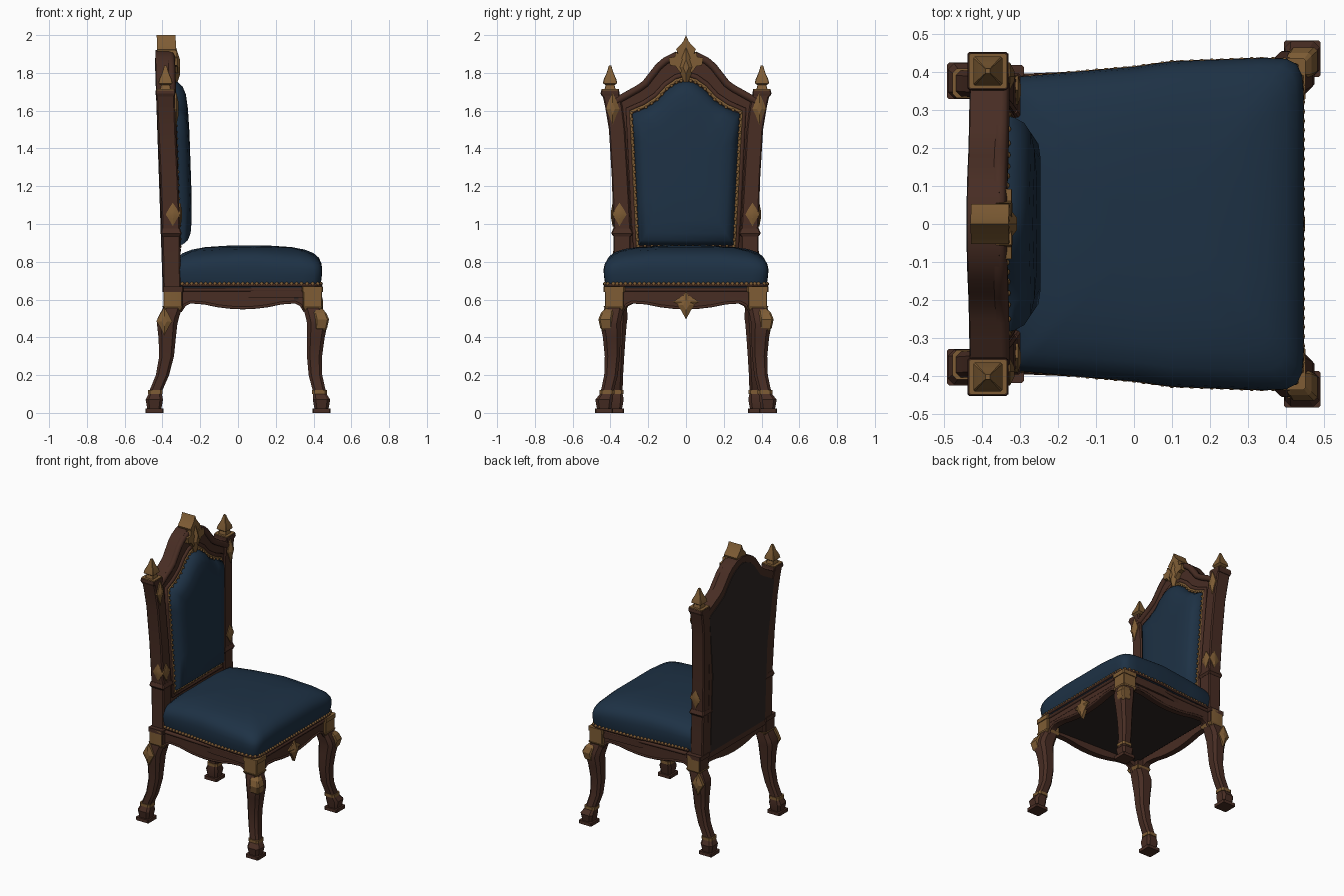
import bpy, bmesh, math
from mathutils import Vector

cube = bpy.data.objects.get("Cube")
if cube:
    bpy.data.objects.remove(cube, do_unlink=True)


def material(name, rgb):
    m = bpy.data.materials.new(name)
    m.use_nodes = True
    m.diffuse_color = (*rgb, 1)
    m.node_tree.nodes["Principled BSDF"].inputs["Base Color"].default_value = (*rgb, 1)
    return m


WOOD = material("dark red wood", (0.064, 0.026, 0.017))
BLUE = material("blue upholstery", (0.0125, 0.031, 0.059))
GOLD = material("aged gold", (0.21, 0.108, 0.035))
DARK = material("black brown backing", (0.026, 0.0185, 0.0165))


def finish(name, bm, mat, angle):
    bmesh.ops.recalc_face_normals(bm, faces=bm.faces)
    me = bpy.data.meshes.new(name)
    bm.to_mesh(me)
    bm.free()
    me.materials.append(mat)
    me.shade_smooth()
    me.set_sharp_from_angle(angle=math.radians(angle))
    ob = bpy.data.objects.new(name, me)
    bpy.context.collection.objects.link(ob)


def loft(name, rings, mat, angle=30):
    """Skin closed rings of points and cap both ends."""
    bm = bmesh.new()
    vs = [[bm.verts.new(p) for p in r] for r in rings]
    n = len(vs[0])
    for a, b in zip(vs, vs[1:]):
        for i in range(n):
            j = (i + 1) % n
            bm.faces.new((a[i], a[j], b[j], b[i]))
    bm.faces.new(vs[0])
    bm.faces.new(vs[-1])
    finish(name, bm, mat, angle)


def column(name, sections, mat, sy=1, cut=0.3, angle=30):
    """Stack of chamfered rectangles: x, y, z, half width, half depth."""
    rings = []
    for x, y, z, hx, hy in sections:
        c = 1 - cut
        shape = [(1, c), (c, 1), (-c, 1), (-1, c), (-1, -c), (-c, -1), (c, -1), (1, -c)]
        rings.append([(x + hx * u, (y + hy * v) * sy, z) for u, v in shape])
    loft(name, rings, mat, angle)


def mirrored(half):
    """Close a half outline, given top to bottom, across its centre line."""
    return half + [(-u, v) for u, v in reversed(half) if u > 1e-4]


def lean(x, y, z):
    return (x - 0.034 * (z - 0.66), y, z)


def back_plate(name, outline, x0, x1, mat):
    loft(name, [[lean(x, y, z) for y, z in outline] for x in (x0, x1)], mat)


def tube(name, points, radius, mat, closed=False):
    cu = bpy.data.curves.new(name, "CURVE")
    cu.dimensions = "3D"
    cu.bevel_depth = radius
    cu.bevel_resolution = 1
    cu.materials.append(mat)
    sp = cu.splines.new("POLY")
    sp.points.add(len(points) - 1)
    for p, q in zip(sp.points, points):
        p.co = (*q, 1)
    sp.use_cyclic_u = closed
    ob = bpy.data.objects.new(name, cu)
    bpy.context.collection.objects.link(ob)


def studs(name, points, step, radius):
    """Round nail heads at even steps along a path."""
    bm = bmesh.new()
    for a, b in zip(points, points[1:]):
        a, b = Vector(a), Vector(b)
        count = max(1, round((b - a).length / step))
        for i in range(count):
            made = bmesh.ops.create_icosphere(bm, subdivisions=1, radius=radius)
            bmesh.ops.translate(bm, verts=made["verts"], vec=a.lerp(b, i / count))
    finish(name, bm, GOLD, 60)


def boss(name, centre, out, w, h, depth):
    """Raised diamond ornament on a face that points along out."""
    c, n = Vector(centre), Vector(out).normalized()
    side = n.cross(Vector((0, 0, 1)))
    shape = [(0, 1), (0.55, 0.5), (1, 0), (0.55, -0.4), (0, -1), (-0.55, -0.4), (-1, 0), (-0.55, 0.5)]
    rings = [[c + side * (u * w * s) + Vector((0, 0, v * h * s)) + n * d for u, v in shape]
             for s, d in ((1, -0.012), (1, depth * 0.4), (0.35, depth))]
    loft(name, rings, GOLD, 20)


# Legs: x, y, z, half size
FRONT = [(.395, .38, .56, .05), (.415, .395, .50, .055), (.42, .40, .47, .054),
         (.412, .393, .40, .047), (.405, .39, .30, .04), (.41, .397, .20, .036), (.432, .418, .11, .034)]
REAR = [(-.345, .362, .56, .05), (-.37, .366, .50, .056), (-.375, .368, .47, .054),
        (-.375, .366, .40, .046), (-.378, .366, .30, .039), (-.40, .368, .20, .035), (-.438, .37, .11, .034)]
for sy, side in ((1, "left"), (-1, "right")):
    for end, path in (("front", FRONT), ("rear", REAR)):
        tag = f"{end}_{side}"
        column(tag + "_leg", [(x, y, z, h, h) for x, y, z, h in path], WOOD, sy, 0.4, 40)
        x, y, z, h = path[-1]
        dx, dy = (.01, .016) if x > 0 else (-.005, .006)
        column(tag + "_ankle_band", [(x, y, k, .039, .039) for k in (.10, .12)], GOLD, sy)
        column(tag + "_foot", [(x, y, .105, .034, .034), (x + dx, y + dy, .07, .046, .046),
                               (x + dx, y + dy, .02, .037, .037)], WOOD, sy, 0.35)
        column(tag + "_foot_base", [(x + dx, y + dy, k, .048, .048) for k in (0, .022)], WOOD, sy, 0.1)
        # Corner block with its collars
        bx, by = path[0][0], path[0][1]
        column(tag + "_block", [(bx, by, k, .05, .05) for k in (.56, .645)],
               GOLD if x > 0 else WOOD, sy, 0.08)
        column(tag + "_lower_collar", [(bx, by, .545, .046, .046), (bx, by, .565, .056, .056)], GOLD, sy, 0.1)
        column(tag + "_upper_collar", [(bx, by, k, .056, .056) for k in (.64, .668)], GOLD if x > 0 else WOOD, sy, 0.1)
        if x < 0:
            column(tag + "_block_plate", [(bx, by + .048, k, .046, .008) for k in (.565, .66)], GOLD, sy, 0.1)
            boss(tag + "_knee", (-.39, sy * .424, .485), (0, sy, 0), .042, .075, .018)
    # Front knee leaf wraps the outer corner
    column(f"front_{side}_knee_leaf",
           [(.425, .40, .405, .012, .012), (.44, .422, .45, .032, .032), (.446, .428, .495, .036, .036),
            (.435, .418, .53, .032, .032), (.425, .405, .555, .018, .018)], GOLD, sy, 0.25, 20)

    # Back post, waist moulding, cap and finial
    column(f"back_post_{side}",
           [(-.35, .34, .66, .047, .047), (-.355, .338, .98, .048, .046), (-.365, .35, 1.25, .048, .043),
            (-.377, .365, 1.5, .048, .043), (-.382, .382, 1.62, .049, .046), (-.384, .40, 1.70, .05, .046)],
           WOOD, sy, 0.15)
    column(f"post_moulding_{side}",
           [(-.354, .338, .935, .049, .047), (-.354, .338, .95, .056, .058), (-.355, .338, .975, .049, .048)],
           WOOD, sy, 0.1)
    column(f"post_cap_{side}", [(-.384, .40, 1.675, .048, .045), (-.384, .402, 1.69, .054, .05),
                                (-.384, .402, 1.708, .052, .048)], WOOD, sy, 0.1)
    column(f"post_cap_plate_{side}", [(-.384, .402, k, .05, .046) for k in (1.70, 1.714)], GOLD, sy, 0.1)
    column(f"post_finial_{side}",
           [(-.384, .402, 1.71, .03, .03), (-.384, .402, 1.735, .024, .024), (-.384, .402, 1.745, .038, .038),
            (-.384, .402, 1.765, .034, .034), (-.384, .402, 1.80, .018, .018), (-.384, .402, 1.84, .006, .006)],
           GOLD, sy, 0.1, 20)
    boss(f"post_front_leaf_{side}", (-.309, sy * .352, 1.05), (1, 0, 0), .038, .062, .012)
    boss(f"post_side_leaf_{side}", (-.345, sy * .384, 1.05), (0, sy, 0), .038, .062, .012)
    boss(f"post_upper_leaf_{side}", (-.334, sy * .388, 1.61), (1, 0, 0), .036, .085, .02)

# Scalloped seat rails
SCALLOP = [(1, .53), (.93, .565), (.84, .58), (.62, .575), (.4, .56), (.2, .552), (0, .549)]
RAIL = [(1, .65)] + SCALLOP + [(-u, z) for u, z in reversed(SCALLOP[:-1])] + [(-1, .65)]
for name, x0, x1, half in (("front_rail", .385, .428, .35), ("rear_rail", -.375, -.335, .33)):
    loft(name, [[(x, u * half, z) for u, z in RAIL] for x in (x0, x1)], WOOD)
for sy, side in ((1, "left"), (-1, "right")):
    loft(f"{side}_rail", [[(.025 + u * .34, sy * (d + .012 * u), z) for u, z in RAIL]
                          for d in (.355, .395)], WOOD)
    tube(f"{side}_rail_lip", [(-.29, sy * .383, .652), (.345, sy * .41, .652)], .012, WOOD)
    tube(f"{side}_rail_bead", [(.025 + u * .33, sy * (.392 + .012 * u), z + .006) for u, z in RAIL[1:-1]], .008, WOOD)
tube("front_rail_lip", [(.43, -.33, .652), (.43, .33, .652)], .012, WOOD)
tube("front_rail_bead", [(.428, u * .34, z + .006) for u, z in RAIL[1:-1]], .008, WOOD)

# Front pendant: cross of two leaves
boss("pendant", (.43, 0, .57), (1, 0, 0), .045, .074, .02)
boss("pendant_leaves", (.43, 0, .588), (1, 0, 0), .07, .04, .016)

# Seat: under panel, tray and cushion that droops towards its corners
SEAT = [(.445, .2), (.445, .35), (.442, .39), (.428, .42), (.40, .434), (.34, .436), (.1, .427), (0, .413),
        (-.15, .40), (-.3, .387), (-.34, .37), (-.34, .2)]
SEAT = SEAT + [(x, -y) for x, y in reversed(SEAT)]


def seat_ring(s, z, droop=0):
    pts = [(.06 + (x - .06) * s, y * s) for x, y in SEAT]
    return [(x, y, z - droop * ((x - .06) / .39 * y / .43) ** 2) for x, y in pts]


loft("seat_underside", [seat_ring(.93, z) for z in (.60, .615)], DARK)
loft("seat_tray", [seat_ring(.96, z) for z in (.61, .672)], WOOD)
loft("seat_cushion", [seat_ring(*ring) for ring in (
    (.97, .665), (.985, .69), (.998, .73), (1, .77, .015), (.988, .80, .025), (.955, .828, .035),
    (.88, .852, .045), (.76, .868, .05), (.58, .879, .05), (.3, .885, .05))], BLUE, 60)
edge = seat_ring(.985, .677)
edge = edge[12:] + edge[:12]
tube("seat_trim", edge[2:-2], .008, WOOD)
studs("seat_nails", [Vector(p) + Vector((0, 0, .006)) for p in edge[2:-2]], .026, .0115)

# Back frame with arched crest and dark rear panel
ARCH = [(0, 1.92), (.06, 1.91), (.11, 1.885), (.145, 1.855), (.18, 1.81), (.215, 1.765), (.25, 1.74),
        (.30, 1.712), (.375, 1.67)]
back_plate("back_frame", mirrored(ARCH + [(.33, 1.2), (.33, .62)]), -.395, -.312, WOOD)
PANEL = [(max(0, y - .02), z - .042) for y, z in ARCH]
back_plate("rear_panel", mirrored(PANEL + [(.30, 1.2), (.30, .66)]), -.399, -.39, DARK)
crest = [(-y, z) for y, z in reversed(ARCH[1:])] + ARCH
tube("crest_moulding", [lean(-.314, y, z - .022) for y, z in crest], .022, WOOD)

# Back cushion, its frame bead and gold trim
PAD = [(0, 1.76), (.05, 1.745), (.10, 1.71), (.15, 1.655), (.21, 1.615), (.285, 1.585), (.277, 1.45),
       (.26, 1.1), (.25, .885)]
OUT = mirrored(PAD)


def pad_ring(s, x):
    return [lean(x, y * s, 1.3 + (z - 1.3) * s) for y, z in OUT]


loft("back_cushion", [pad_ring(s, x) for s, x in (
    (1, -.33), (1, -.305), (.98, -.282), (.93, -.257), (.84, -.241), (.68, -.233), (.4, -.229))], BLUE, 60)
tube("back_trim", pad_ring(1.03, -.306), .010, GOLD, True)
nails = pad_ring(1.01, -.3)
studs("back_nails", nails + nails[:1], .035, .01)
tube("frame_bead", pad_ring(1.075, -.312), .016, WOOD, True)

# Gold crest ornament
SPEAR = [(0, 2.0), (.015, 1.965), (.052, 1.925), (.04, 1.895), (.028, 1.87)]
back_plate("crest_spear", mirrored(SPEAR), -.385, -.285, GOLD)
boss("crest_drop", (-.345, 0, 1.83), (1, 0, 0), .045, .11, .038)
LEAF = [(0, 1.84), (.03, 1.89), (.055, 1.915), (.06, 1.885), (.092, 1.88), (.085, 1.84), (.055, 1.835), (.03, 1.80)]
for sy, side in ((1, "left"), (-1, "right")):
    back_plate(f"crest_leaf_{side}", [(y * sy, z) for y, z in LEAF], -.32, -.28, GOLD)
